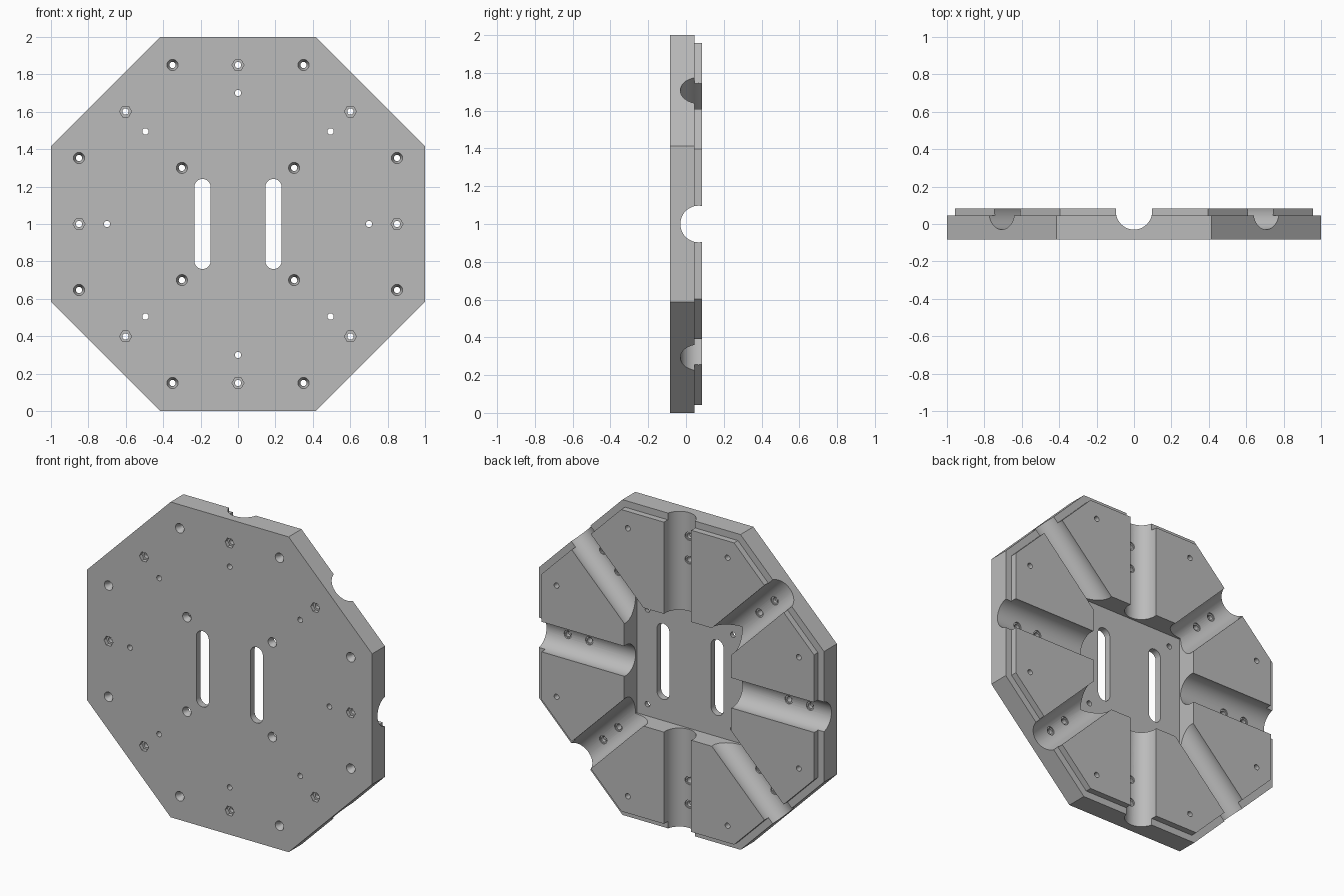
import bpy, bmesh, math
from mathutils import Matrix, Vector

cube = bpy.data.objects.get("Cube")
if cube:
    bpy.data.objects.remove(cube, do_unlink=True)

grey = bpy.data.materials.new("plate grey")
grey.use_nodes = True
colour = (0.5, 0.5, 0.5, 1)
grey.diffuse_color = colour
grey.node_tree.nodes["Principled BSDF"].inputs["Base Color"].default_value = colour

MID = 1.0            # height of the plate centre
FRONT, STEP, BACK = -0.084, 0.045, 0.084
FLOOR = -0.042       # pocket floor


def turned(bm, profile, sides, x=0, z=0, phase=0.0, stretch=0.0):
    """Stack rings of (radius, y) along y and close both ends."""
    rings = []
    for r, y in profile:
        ring = []
        for i in range(sides):
            a = math.tau * (i + phase) / sides
            shift = math.copysign(stretch, math.sin(a))
            ring.append(bm.verts.new((x + r * math.cos(a), y, z + r * math.sin(a) + shift)))
        rings.append(ring)
    for low, high in zip(rings, rings[1:]):
        for i in range(sides):
            j = (i + 1) % sides
            bm.faces.new((low[i], low[j], high[j], high[i]))
    bm.faces.new(rings[0])
    bm.faces.new(rings[-1])


def make(name, bm):
    bmesh.ops.recalc_face_normals(bm, faces=bm.faces)
    mesh = bpy.data.meshes.new(name)
    bm.to_mesh(mesh)
    bm.free()
    mesh.materials.append(grey)
    obj = bpy.data.objects.new(name, mesh)
    bpy.context.collection.objects.link(obj)
    obj.location.z = MID
    return obj


def cut(target, name, bm):
    cutter = make(name, bm)
    cutter.hide_render = True
    mod = target.modifiers.new(name, 'BOOLEAN')
    mod.operation = 'DIFFERENCE'
    mod.solver = 'EXACT'
    mod.object = cutter
    bpy.context.view_layer.objects.active = target
    bpy.ops.object.modifier_apply(modifier=mod.name)
    bpy.data.objects.remove(cutter, do_unlink=True)


# Octagonal plate with a stepped rim
bm = bmesh.new()
k = 1 / math.cos(math.pi / 8)
turned(bm, [(k, FRONT), (k, STEP), (0.957 * k, STEP), (0.957 * k, BACK)], 8, phase=0.5)
plate = make("octagonal_plate", bm)

# Radial half-round grooves
for i in range(4):
    bm = bmesh.new()
    turn = Matrix.Rotation(i * math.pi / 4, 4, 'Y') @ Matrix.Translation((0, 0.067, 0))
    bmesh.ops.create_cone(bm, cap_ends=True, segments=48, radius1=0.097,
                          radius2=0.097, depth=2.6, matrix=turn)
    cut(plate, "groove_cutter", bm)

# Square central pocket
bm = bmesh.new()
turned(bm, [(0.375 * math.sqrt(2), FLOOR), (0.375 * math.sqrt(2), 0.3)], 4, phase=0.5)
cut(plate, "pocket_cutter", bm)

# Two long slots
bm = bmesh.new()
for x in (-0.19, 0.19):
    turned(bm, [(0.044, -0.2), (0.044, 0.2)], 24, x=x, phase=0.5, stretch=0.197)
cut(plate, "slot_cutter", bm)

# Countersunk screw holes
bm = bmesh.new()
sink = [(0.03, -0.1), (0.03, FRONT), (0.017, -0.056), (0.017, 0.2)]
for x, z in ((0.35, 0.85), (0.85, 0.353), (0.3, 0.3)):
    for sx in (-1, 1):
        for sz in (-1, 1):
            turned(bm, sink, 20, x * sx, z * sz)
cut(plate, "screw_hole_cutter", bm)

# Nut recesses and small holes along each groove, spot-faced on the groove side
nuts, bores = bmesh.new(), bmesh.new()
spot = [(0.017, -0.2), (0.017, -0.036), (0.026, -0.036), (0.026, 0.2)]
for i in range(8):
    a = i * math.pi / 4
    ray = Vector((math.cos(a), math.sin(a)))
    for r in (0.85, 0.7):
        turned(bores, spot, 20, *(ray * r))
    turned(nuts, [(0.032, -0.1), (0.032, -0.06)], 6, *(ray * 0.85))
cut(plate, "nut_recess_cutter", nuts)
cut(plate, "bore_cutter", bores)

# Smooth the round surfaces, keep edges sharp
bpy.ops.object.select_all(action='DESELECT')
plate.select_set(True)
bpy.context.view_layer.objects.active = plate
bpy.ops.object.shade_smooth_by_angle(angle=math.radians(25))
